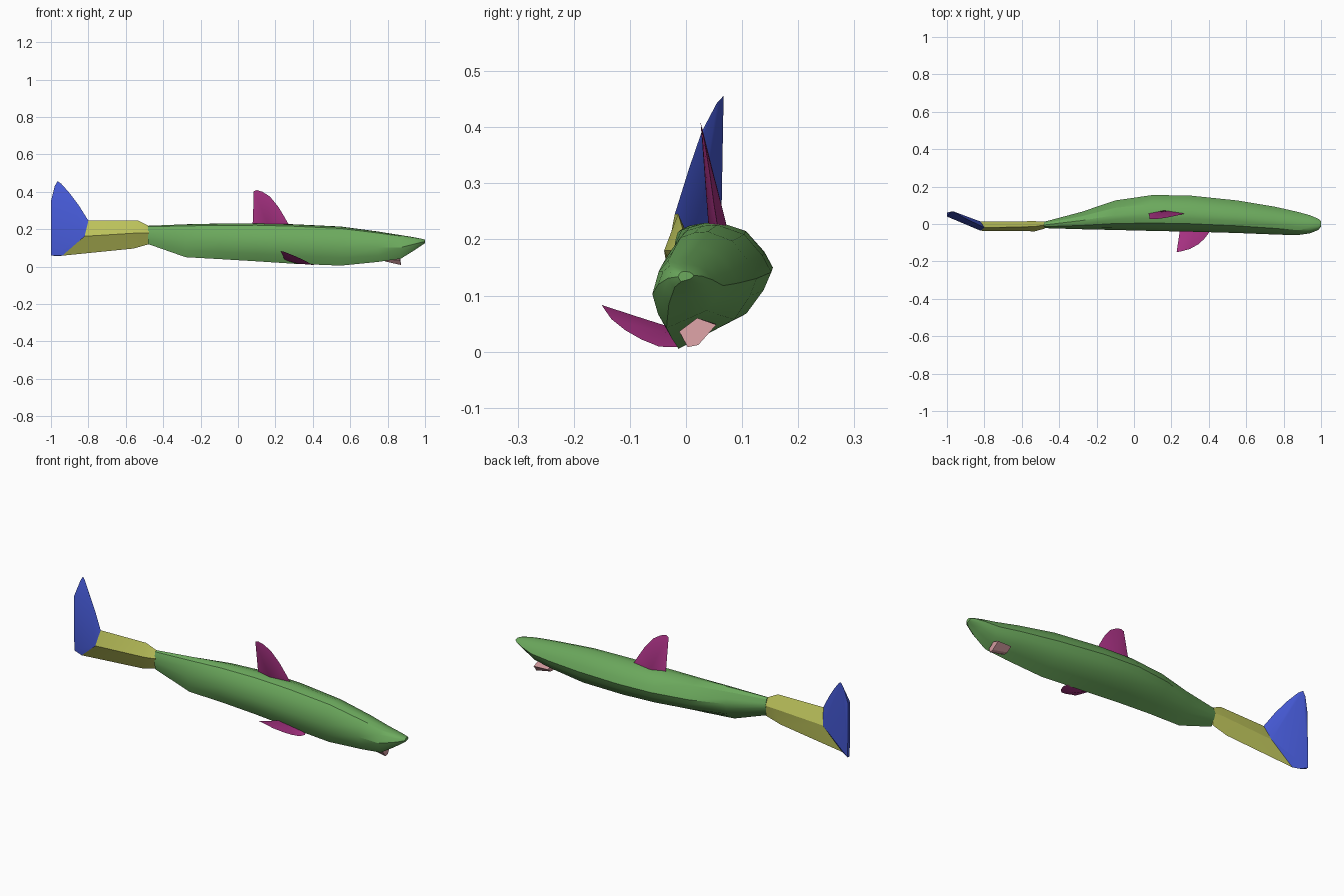
import bpy, bmesh, math
from mathutils import Vector

cube = bpy.data.objects.get("Cube")
if cube:
    bpy.data.objects.remove(cube, do_unlink=True)


def material(name, rgb):
    m = bpy.data.materials.new(name)
    m.use_nodes = True
    m.diffuse_color = (*rgb, 1)
    m.node_tree.nodes["Principled BSDF"].inputs["Base Color"].default_value = (*rgb, 1)
    return m


green = material("green", (0.15, 0.40, 0.11))
yellow = material("yellow", (0.53, 0.57, 0.11))
blue = material("blue", (0.06, 0.10, 0.66))
magenta = material("magenta", (0.43, 0.035, 0.25))
pink = material("pink", (0.66, 0.33, 0.35))


def finish(bm, name, mat, angle=30):
    bmesh.ops.recalc_face_normals(bm, faces=bm.faces)
    me = bpy.data.meshes.new(name)
    bm.to_mesh(me)
    bm.free()
    me.materials.append(mat)
    ob = bpy.data.objects.new(name, me)
    bpy.context.collection.objects.link(ob)
    bpy.ops.object.select_all(action='DESELECT')
    ob.select_set(True)
    bpy.context.view_layer.objects.active = ob
    bpy.ops.object.shade_smooth_by_angle(angle=math.radians(angle))
    return ob


def loft(name, rings, mat, angle=30):
    """Skin closed rings of points and cap both ends."""
    bm = bmesh.new()
    loops = [[bm.verts.new(p) for p in ring] for ring in rings]
    n = len(loops[0])
    for a, b in zip(loops, loops[1:]):
        for i in range(n):
            j = (i + 1) % n
            bm.faces.new((a[i], a[j], b[j], b[i]))
    bm.faces.new(loops[0])
    bm.faces.new(loops[-1])
    return finish(bm, name, mat, angle)


def fin(name, outline, centre, half, mat):
    """Thin lens: an outline fanned to a raised point on each side."""
    bm = bmesh.new()
    edge = [bm.verts.new(p) for p in outline]
    c = Vector(centre)
    normal = sum(((a.co - c).cross(b.co - c) for a, b in zip(edge, edge[1:])), Vector()).normalized()
    for s in (1, -1):
        tip = bm.verts.new(c + normal * half * s)
        for i, a in enumerate(edge):
            bm.faces.new((a, edge[(i + 1) % len(edge)], tip))
    return finish(bm, name, mat, 40)


# Body: lopsided section scaled along its length
section = [(0, .48), (.09, .8), (.22, .95), (.36, .99), (.5, 1), (.75, .92), (.92, .74), (1, .6),
           (.93, .45), (.77, .25), (.5, .13), (.2, 0), (.08, .2)]
# x, y min, y max, z min, z max
stations = [
    (-.48, -.022, .012, .12, .218), (-.28, -.028, .065, .05, .226),
    (-.1, -.032, .126, .04, .23), (.1, -.037, .155, .028, .231),
    (.3, -.041, .152, .015, .226), (.55, -.048, .126, .005, .214),
    (.75, -.056, .093, .025, .187), (.87, -.06, .066, .042, .168),
    (.94, -.05, .047, .085, .157), (.985, -.032, .028, .115, .148),
    (1.0, -.014, .014, .125, .143)]
loft("body", [[(x, y0 + u * (y1 - y0), z0 + v * (z1 - z0)) for u, v in section]
              for x, y0, y1, z0, z1 in stations], green)

# Tail stalk: flattened diamond section, slanting where it meets the tail fin
tail_end = [(-.80, -.02, .245), (-.82, -.036, .162), (-.94, .02, .058), (-.82, .013, .165)]
loft("tail_stalk", [
    [(-.475, -.005, .216), (-.475, -.024, .18), (-.475, 0, .12), (-.475, .012, .18)],
    [(-.535, -.014, .246), (-.53, -.039, .18), (-.56, 0, .096), (-.53, .015, .18)],
    tail_end], yellow, 25)

# Tail fin: swept blade wrapped from the stalk end to the rear edge
bm = bmesh.new()
blade = [(-.85, .005, .325), (-.90, .028, .392), (-.945, .055, .443), (-.965, .067, .456),
         (-.98, .066, .43), (-1, .058, .35), (-1, .04, .35), (-1, .06, .06), (-1, .043, .06),
         (-.97, .036, .055)]
for p in tail_end + blade:
    bm.verts.new(p)
bmesh.ops.convex_hull(bm, input=bm.verts)
loose = [v for v in bm.verts if not v.link_faces]
bmesh.ops.delete(bm, geom=loose, context='VERTS')
finish(bm, "tail_fin", blue, 30)

# Dorsal fin
fin("dorsal_fin", [(.075, .06, .20), (.08, .053, .25), (.084, .027, .402), (.1, .026, .409),
                   (.13, .028, .4), (.17, .033, .375), (.215, .042, .32), (.25, .05, .262),
                   (.285, .06, .20)], (.16, .056, .225), .016, magenta)

# Side fin
fin("side_fin", [(.25, .0, .035), (.24, -.07, .057), (.228, -.15, .083), (.25, -.147, .078),
                 (.3, -.133, .058), (.345, -.108, .038), (.375, -.08, .022), (.4, -.048, .009),
                 (.41, -.02, .008), (.40, .0, .012)], (.32, -.035, .024), .009, magenta)

# Chin flap: small curved wedge under the head
loft("chin_flap", [
    [(.785, -.012, .035), (.785, .005, .028), (.785, .025, .03), (.785, .052, .05), (.785, .02, .055)],
    [(.865, -.012, .036), (.872, .003, .008), (.872, .022, .012), (.865, .054, .048), (.865, .02, .06)],
], pink)
